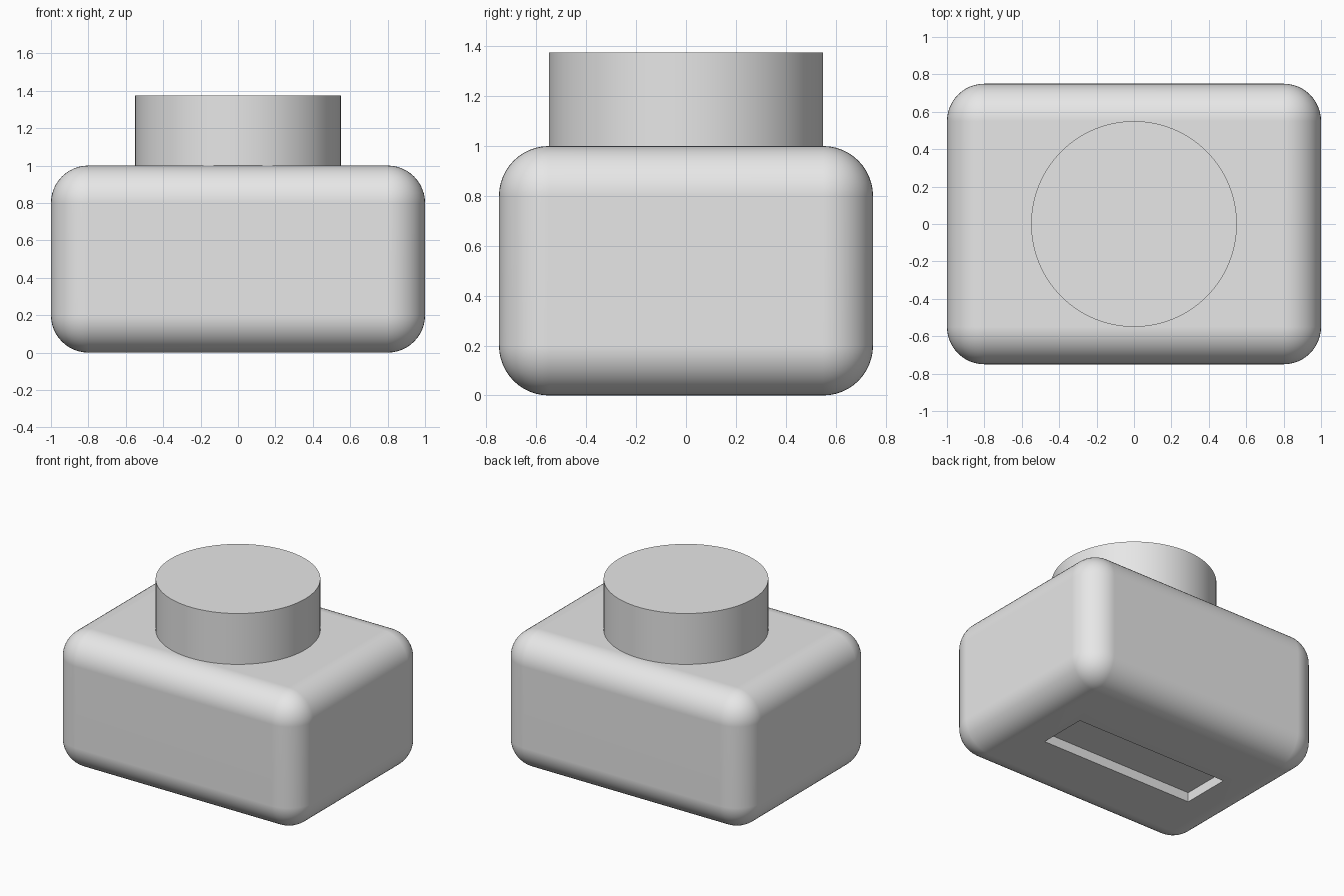
import bpy, bmesh, math
from mathutils import Vector

if "Cube" in bpy.data.objects:
    bpy.data.objects.remove(bpy.data.objects["Cube"], do_unlink=True)

# Single light grey material
grey = bpy.data.materials.new("light grey")
grey.use_nodes = True
grey.diffuse_color = (0.8, 0.8, 0.8, 1)
grey.node_tree.nodes["Principled BSDF"].inputs["Base Color"].default_value = (0.8, 0.8, 0.8, 1)


def add_part(name, bm):
    bmesh.ops.recalc_face_normals(bm, faces=bm.faces)
    mesh = bpy.data.meshes.new(name)
    bm.to_mesh(mesh)
    bm.free()
    mesh.materials.append(grey)
    obj = bpy.data.objects.new(name, mesh)
    bpy.context.collection.objects.link(obj)
    bpy.ops.object.select_all(action="DESELECT")
    obj.select_set(True)
    bpy.context.view_layer.objects.active = obj
    bpy.ops.object.shade_smooth_by_angle(angle=math.radians(35))
    weighted = obj.modifiers.new("flat sides", "WEIGHTED_NORMAL")
    weighted.keep_sharp = True
    return obj


# Rounded body
SIZE = Vector((2, 1.5, 1))
RADIUS = 0.2
bm = bmesh.new()
bmesh.ops.create_cube(bm, size=1)
bmesh.ops.scale(bm, vec=SIZE, verts=bm.verts)
bmesh.ops.translate(bm, vec=(0, 0, SIZE.z / 2), verts=bm.verts)
bmesh.ops.bevel(bm, geom=bm.edges[:], offset=RADIUS, offset_type="OFFSET",
                segments=12, profile=0.5, affect="EDGES", clamp_overlap=False)

# Shallow rectangular slot in the underside: rim first, then its floor
SLOT_X, SLOT_Y, SLOT_DEPTH = 1.25, 0.365, 0.07
bottom = min(bm.faces, key=lambda f: f.calc_center_median().z)
for height in (0, SLOT_DEPTH):
    bmesh.ops.inset_individual(bm, faces=[bottom], thickness=0.05)
    for v in bottom.verts:
        v.co = (math.copysign(SLOT_X / 2, v.co.x), math.copysign(SLOT_Y / 2, v.co.y), height)
add_part("rounded_body", bm)

# Round cap standing on the body
CAP_RADIUS, CAP_HEIGHT = 0.55, 0.375
bm = bmesh.new()
bmesh.ops.create_cone(bm, cap_ends=True, segments=96, radius1=CAP_RADIUS,
                      radius2=CAP_RADIUS, depth=CAP_HEIGHT)
bmesh.ops.translate(bm, vec=(0, 0, SIZE.z + CAP_HEIGHT / 2), verts=bm.verts)
add_part("round_cap", bm)
